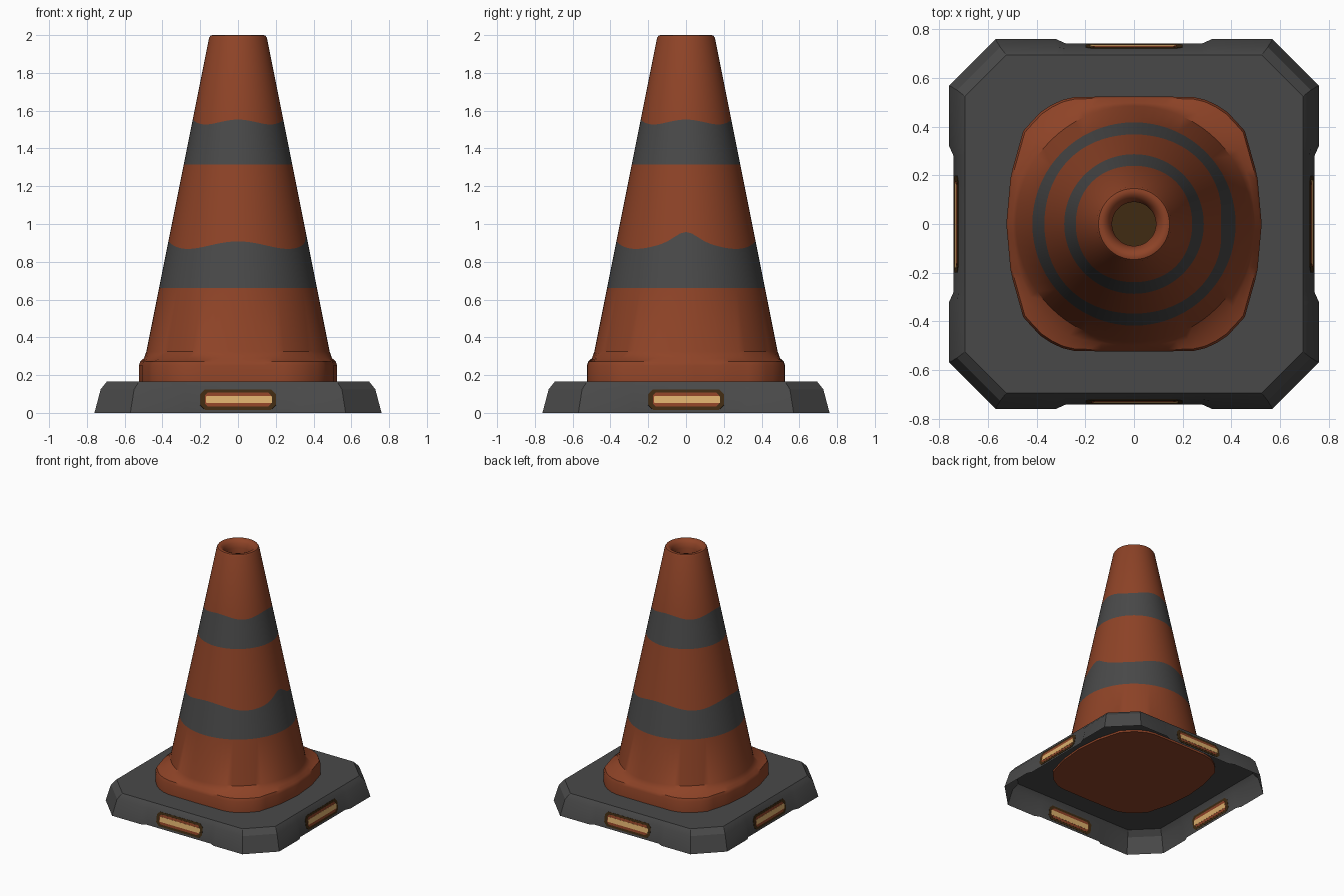
import bpy, bmesh, math
from mathutils import Vector, Matrix

if "Cube" in bpy.data.objects:
    bpy.data.objects.remove(bpy.data.objects["Cube"])


def material(name, rgb):
    m = bpy.data.materials.new(name)
    m.diffuse_color = (*rgb, 1)
    m.use_nodes = True
    m.node_tree.nodes["Principled BSDF"].inputs["Base Color"].default_value = m.diffuse_color
    return m


ORANGE = material("burnt orange", (0.27, 0.056, 0.02))
GREY = material("rubber grey", (0.066, 0.066, 0.066))
DARK = material("dark brown", (0.05, 0.024, 0.006))
TAN = material("amber tan", (0.72, 0.43, 0.15))


def finish(bm, name, mats, angle=35):
    bmesh.ops.recalc_face_normals(bm, faces=bm.faces)
    me = bpy.data.meshes.new(name)
    bm.to_mesh(me)
    bm.free()
    ob = bpy.data.objects.new(name, me)
    bpy.context.collection.objects.link(ob)
    for m in mats:
        me.materials.append(m)
    if angle:
        bpy.ops.object.select_all(action='DESELECT')
        ob.select_set(True)
        bpy.context.view_layer.objects.active = ob
        bpy.ops.object.shade_smooth_by_angle(angle=math.radians(angle))
    return ob


def loft(bm, lower, upper, mat=0):
    n = len(lower)
    for i in range(n):
        j = (i + 1) % n
        f = bm.faces.new((lower[i], lower[j], upper[j], upper[i]))
        f.material_index = mat


N = 72
ANGLES = [2 * math.pi * i / N for i in range(N)]

# Foot outline: rounded square, as a radius for each direction
QUARTER = [(0.525, 0), (0.507, 0.2), (0.455, 0.385), (0.37, 0.475), (0.27, 0.522), (0, 0.525)]


def foot_radius(a):
    x, y = abs(math.cos(a)), abs(math.sin(a))
    for (x0, y0), (x1, y1) in zip(QUARTER, QUARTER[1:]):
        if x0 * y - y0 * x >= -1e-9 and x * y1 - y * x1 >= -1e-9:
            return (x0 * y1 - y0 * x1) / (x * (y1 - y0) - y * (x1 - x0))
    return 0.525


def cone_radius(z):
    return 0.15 + (2 - z) * 0.2


def ring(bm, radius, height):
    return [bm.verts.new((radius(a) * math.cos(a), radius(a) * math.sin(a), height(a)))
            for a in ANGLES]


# Cone body: foot, flare, wavy stripes, rim and blind hole
def wave(z, amp, bump=0.0):
    def height(a):
        d = abs((a + math.pi) % (2 * math.pi) - math.pi)
        return z + amp * math.cos(4 * a) + bump * math.exp(-(d / 0.22) ** 2)
    return height


bm = bmesh.new()
rings = []
for scale, z in [(1, 0.15), (1, 0.25), (0.985, 0.272)]:
    rings.append((ring(bm, lambda a: foot_radius(a) * scale, lambda a: z), 0))
rings.append((ring(bm, lambda a: 0.5 * foot_radius(a) * 0.96 + 0.5 * 0.492, lambda a: 0.29), 0))
for h, mat in [(wave(0.325, 0), 0), (wave(0.66, 0), 0), (wave(0.888, 0.02, 0.05), 1),
               (wave(1.315, 0), 0), (wave(1.54, 0.013), 1), (wave(1.985, 0), 0)]:
    rings.append((ring(bm, lambda a: cone_radius(h(a)), h), mat))
for r, z in [(0.146, 1.997), (0.135, 2.0), (0.118, 1.995), (0.1, 1.975), (0.09, 1.94), (0.09, 1.85)]:
    rings.append((ring(bm, lambda a: r, lambda a: z), 0))
for (lo, _), (hi, mat) in zip(rings, rings[1:]):
    loft(bm, lo, hi, mat)
bm.faces.new(rings[0][0])
bm.faces.new(rings[-1][0]).material_index = 2
finish(bm, "cone_body", [ORANGE, GREY, DARK])

# Base: open rubber skirt with clipped corners and a shallow recess on each side
bm = bmesh.new()
base_rings = []
for edge, mid, corner, z in [(0.76, 0.742, 0.57, 0), (0.727, 0.722, 0.55, 0.125), (0.695, 0.695, 0.525, 0.165)]:
    side = [(-corner, -edge), (-0.32, -edge), (-0.28, -mid), (0.28, -mid), (0.32, -edge), (corner, -edge)]
    base_rings.append([bm.verts.new(Matrix.Rotation(k * math.pi / 2, 3, 'Z') @ Vector((x, y, z)))
                       for k in range(4) for x, y in side])
for lo, hi in zip(base_rings, base_rings[1:]):
    loft(bm, lo, hi)
hole = ring(bm, lambda a: foot_radius(a) * 0.995, lambda a: 0.165)
edges = [bm.edges.new((hole[i], hole[(i + 1) % N])) for i in range(N)]
top = base_rings[-1]
edges += [bm.edges.get((top[i], top[(i + 1) % len(top)])) for i in range(len(top))]
bmesh.ops.triangle_fill(bm, edges=edges, use_beauty=True)
finish(bm, "rubber_base", [GREY], 25)


# Side reflectors: thin stacked plates that show on both faces of the skirt
def plate(bm, half_w, half_h, cut, thick, mat, cx=0):
    pts = []
    for sx, sz in [(1, 1), (-1, 1), (-1, -1), (1, -1)]:
        pair = [(sx * half_w, sz * (half_h - cut)), (sx * (half_w - cut), sz * half_h)]
        pts += pair if sx * sz > 0 else pair[::-1]
    front = [bm.verts.new((x + cx, -thick, z)) for x, z in pts]
    back = [bm.verts.new((x + cx, thick, z)) for x, z in pts]
    loft(bm, front, back, mat)
    for loop in (front, back):
        bm.faces.new(loop).material_index = mat


tilt = math.atan2(0.02, 0.125)
for k, name in enumerate(["front", "right", "back", "left"]):
    bm = bmesh.new()
    plate(bm, 0.2, 0.055, 0.025, 0.002, 0)
    plate(bm, 0.175, 0.038, 0.016, 0.0032, 1)
    plate(bm, 0.175, 0.019, 0.004, 0.0045, 2, 0.006)
    place = Matrix.Rotation(k * math.pi / 2, 4, 'Z') @ Matrix.Translation((0, -0.731, 0.07)) \
        @ Matrix.Rotation(-tilt, 4, 'X')
    bm.transform(place)
    finish(bm, name + "_reflector", [DARK, ORANGE, TAN], 0)
